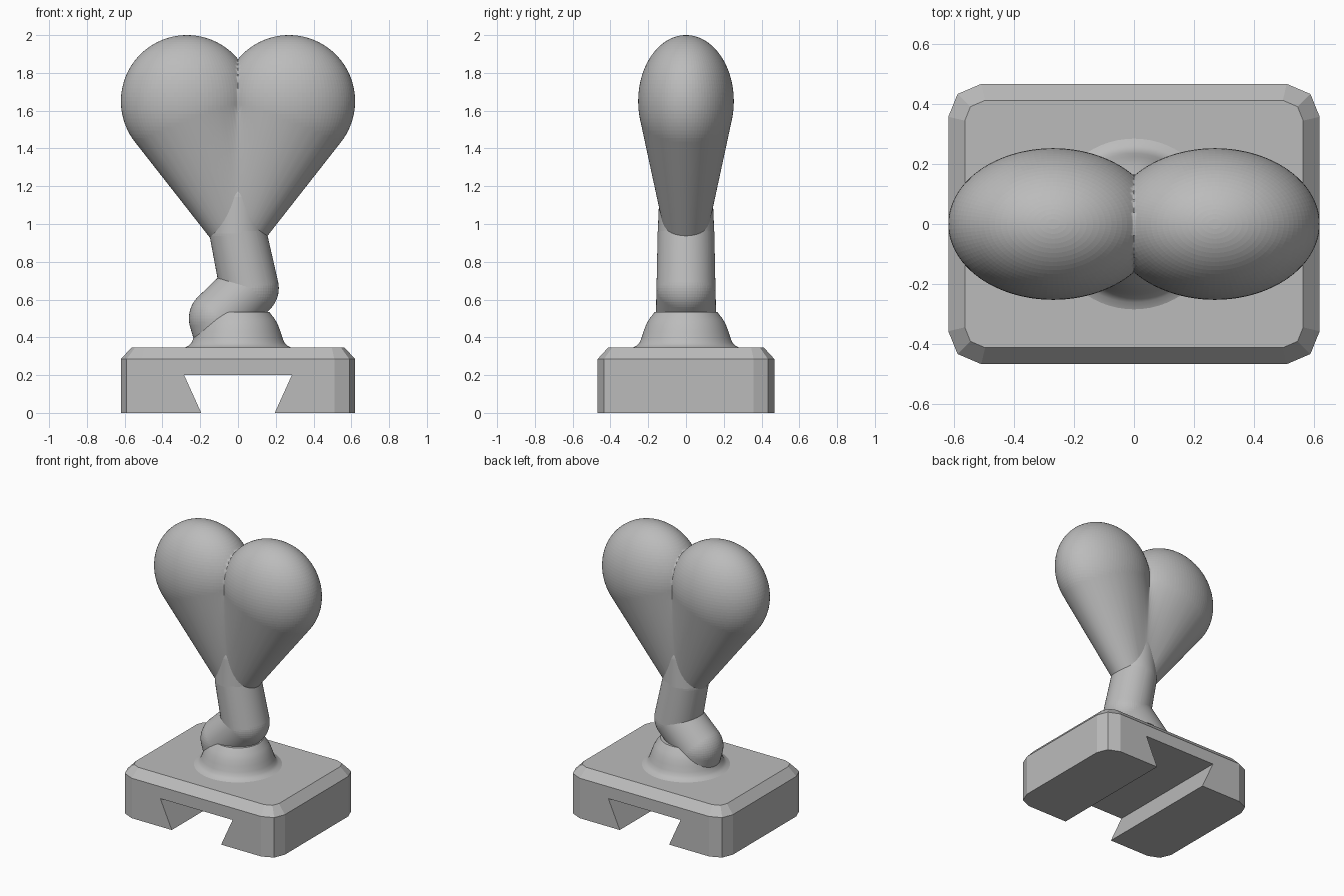
import bpy, bmesh, math
from mathutils import Vector, Matrix

if "Cube" in bpy.data.objects:
    bpy.data.objects.remove(bpy.data.objects["Cube"])

grey = bpy.data.materials.new("grey")
grey.diffuse_color = (0.5, 0.5, 0.5, 1)
grey.use_nodes = True
grey.node_tree.nodes["Principled BSDF"].inputs["Base Color"].default_value = grey.diffuse_color


def finish(name, bm, smooth=True, angle=35):
    bmesh.ops.recalc_face_normals(bm, faces=bm.faces)
    me = bpy.data.meshes.new(name)
    bm.to_mesh(me)
    bm.free()
    me.materials.append(grey)
    ob = bpy.data.objects.new(name, me)
    bpy.context.collection.objects.link(ob)
    if smooth:
        bpy.ops.object.select_all(action='DESELECT')
        ob.select_set(True)
        bpy.context.view_layer.objects.active = ob
        bpy.ops.object.shade_smooth_by_angle(angle=math.radians(angle))
    return ob


def hull_of_balls(balls, seg=64):
    """Convex hull around balls given as (x, z, radius, y scale)."""
    bm = bmesh.new()
    for x, z, r, sy in balls:
        m = Matrix.Translation((x, 0, z)) @ Matrix.Diagonal((r, r * sy, r, 1))
        bmesh.ops.create_uvsphere(bm, u_segments=seg, v_segments=seg // 2, radius=1, matrix=m)
    res = bmesh.ops.convex_hull(bm, input=bm.verts)
    junk = {g for g in res["geom_interior"] + res["geom_unused"]
            if isinstance(g, bmesh.types.BMVert)}
    bmesh.ops.delete(bm, geom=list(junk), context='VERTS')
    return bm


def loft(rings):
    """Closed solid through rings with equal point counts."""
    bm = bmesh.new()
    vs = [[bm.verts.new(p) for p in ring] for ring in rings]
    n = len(vs[0])
    for a, b in zip(vs, vs[1:]):
        for i in range(n):
            bm.faces.new((a[i], a[(i + 1) % n], b[(i + 1) % n], b[i]))
    bm.faces.new(vs[0][::-1])
    bm.faces.new(vs[-1])
    return bm


def rounded_rect(hx, hy, c, z):
    """Rectangle whose corners are cut by two facets."""
    q = [(hx, hy - c), (hx - c * 0.28, hy - c * 0.31), (hx - c, hy)]
    pts = q + [(-x, y) for x, y in q[::-1]]
    pts += [(-x, -y) for x, y in pts]
    return [(x, y, z) for x, y in pts]


# Base block with chamfered top and dovetail slot
base = finish("base", loft([rounded_rect(0.62, 0.468, 0.11, 0),
                            rounded_rect(0.62, 0.468, 0.11, 0.285),
                            rounded_rect(0.565, 0.413, 0.068, 0.345)]), smooth=False)
slot = [(-0.172, -0.05), (0.172, -0.05), (0.285, 0.2), (-0.285, 0.2)]
cutter = finish("slot_cutter", loft([[(x, y, z) for x, z in slot] for y in (-0.7, 0.7)]),
                smooth=False)
cutter.hide_render = True
cutter.hide_viewport = True
mod = base.modifiers.new("slot", 'BOOLEAN')
mod.operation = 'DIFFERENCE'
mod.object = cutter

# Flared collar where the stem meets the base
collar = [(0.285, 0.335), (0.285, 0.345), (0.262, 0.355), (0.247, 0.37), (0.236, 0.395),
          (0.225, 0.43), (0.212, 0.465), (0.196, 0.495), (0.165, 0.535)]
finish("collar", loft([[(r * math.cos(a), r * math.sin(a), z)
                        for a in (2 * math.pi * i / 64 for i in range(64))]
                       for r, z in collar]))

# Bent stem made of rounded segments
joints = [(0, 1.13, 0.142, 1), (0, 0.95, 0.15, 1), (0.06, 0.66, 0.156, 1),
          (-0.10, 0.50, 0.16, 1), (-0.02, 0.36, 0.19, 1)]
for name, a, b in zip(("stem_top", "stem_middle", "stem_knuckle", "stem_foot"),
                      joints, joints[1:]):
    if name == "stem_foot":
        # short foot hidden in the collar on one side
        b = (-0.07, 0.40, 0.16, 1)
    finish(name, hull_of_balls([a, b]))

# Two tapered lobes meeting at the centre plane
bm = hull_of_balls([(0.27, 1.65, 0.35, 0.723), (0, 0.90, 0.10, 1)], 96)
bmesh.ops.bisect_plane(bm, geom=bm.verts[:] + bm.edges[:] + bm.faces[:],
                       plane_co=(0, 0, 0), plane_no=(1, 0, 0), clear_inner=True)
lobes = finish("lobes", bm)
mirror = lobes.modifiers.new("mirror", 'MIRROR')
mirror.use_axis[0] = True
mirror.use_clip = True
bpy.context.view_layer.objects.active = lobes
# mirror first, then sharpen by angle so the centre crease stays crisp
while lobes.modifiers[0] != mirror and lobes.modifiers.find("mirror") > 0:
    lobes.modifiers.move(lobes.modifiers.find("mirror"), 0)
